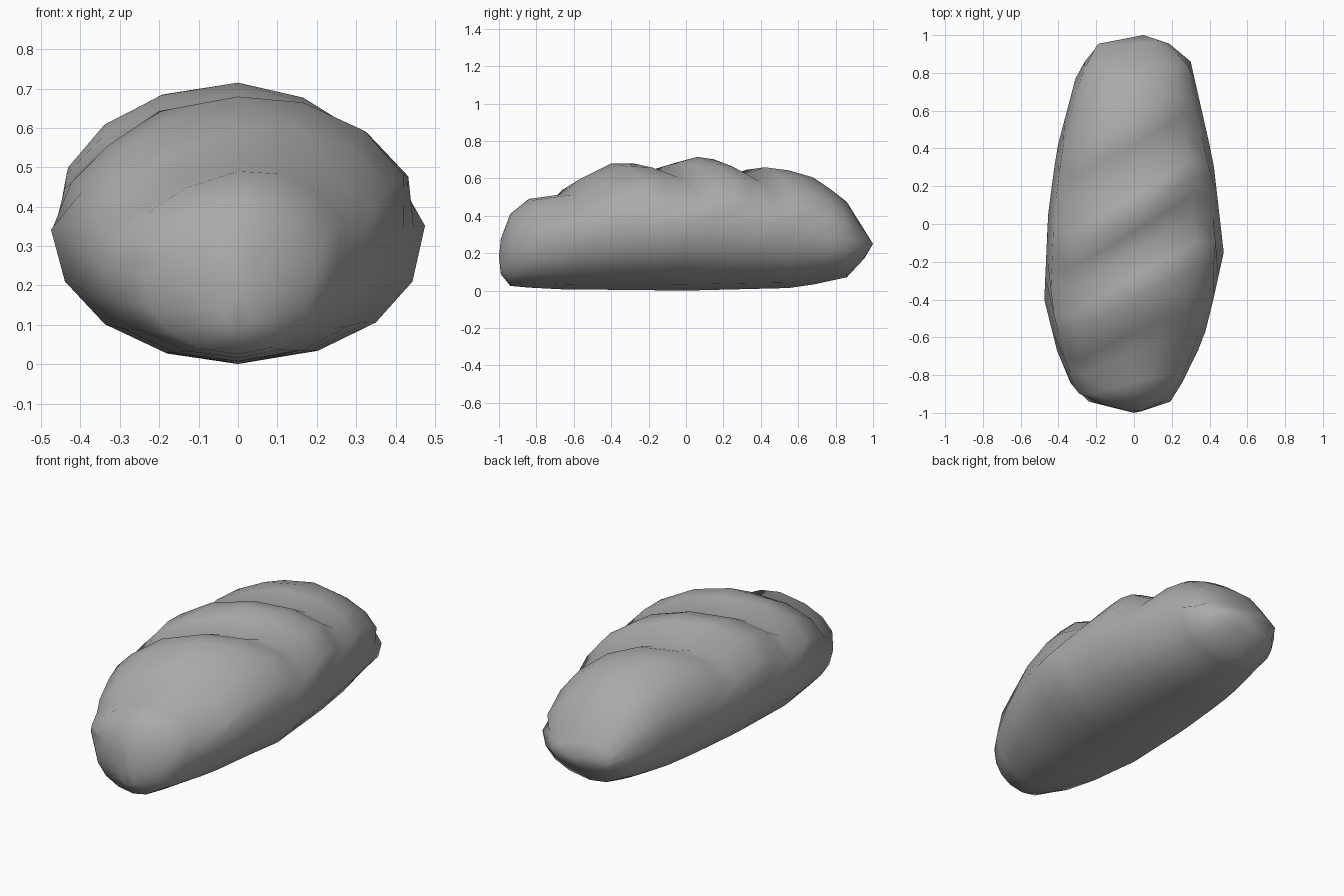
import bpy, bmesh, math

if "Cube" in bpy.data.objects:
    bpy.data.objects.remove(bpy.data.objects["Cube"])

# Outline profiles along the loaf (y, value), read as polylines
LEFT = [(-1, 0), (-0.94, -0.24), (-0.9, -0.31), (-0.7, -0.4), (-0.4, -0.475), (0.05, -0.455),
        (0.39, -0.41), (0.77, -0.31), (0.95, -0.21), (1, 0.05)]
RIGHT = [(-1, 0), (-0.96, 0.18), (-0.8, 0.28), (-0.6, 0.37), (-0.4, 0.42), (-0.15, 0.475),
         (0.33, 0.42), (0.86, 0.3), (0.96, 0.18), (1, 0.05)]
TOP = [(-1, 0.25), (-0.94, 0.41), (-0.84, 0.49), (-0.68, 0.575), (-0.43, 0.675), (-0.33, 0.69),
       (0.06, 0.715), (0.44, 0.675), (0.68, 0.605), (0.85, 0.49), (1, 0.25)]
BOTTOM = [(-1, 0.1), (-0.94, 0.025), (-0.75, 0.008), (0, 0), (0.6, 0.015), (0.9, 0.08), (1, 0.25)]
RINGS = [-0.99, -0.94, -0.84, -0.67, -0.57, -0.4, -0.28, -0.15, -0.04, 0.06,
         0.15, 0.30, 0.42, 0.55, 0.68, 0.77, 0.86, 0.955]
SLASHES = [(-0.67, 0.065), (-0.15, 0.075), (0.30, 0.07)]
SIDES = 16


def sample(profile, y):
    y = max(-1, min(1, y))
    for (a, va), (b, vb) in zip(profile, profile[1:]):
        if y <= b:
            return va + (vb - va) * (y - a) / (b - a)
    return profile[-1][1]


def loaf_point(s, angle):
    c, n = math.cos(angle), math.sin(angle)
    side = RIGHT if c > 0 else LEFT
    # slightly lopsided section: fuller on the upper left and lower right
    if n > 0:
        p = 1.02 if c > 0 else 0.9
    else:
        p = 0.88 if c > 0 else 0.98
    spread = math.copysign(abs(c) ** p, c)
    # slant the upper part of each ring so it follows the diagonal slashes
    y = s
    if n > 0:
        x0 = abs(sample(side, s)) * spread
        y += 0.6 * x0 * min(1, 2 * n) * (1 - abs(s) ** 3)
    x = abs(sample(side, y)) * spread
    top, bottom = sample(TOP, y), sample(BOTTOM, y)
    middle = bottom + (top - bottom) * 0.5
    if n > 0:
        z = middle + (top - middle) * n ** p
        for centre, depth in SLASHES:
            cut = max(0, 1 - abs(s - centre) / 0.16)
            z -= depth * cut * min(1, max(0, n - 0.15) / 0.4)
    else:
        z = middle - (middle - bottom) * abs(n) ** p
        z += 0.05 * max(0, x) * abs(n)
    return x, y, z


# Loaf body with slashed crust
bm = bmesh.new()
rings = [[bm.verts.new(loaf_point(s, 2 * math.pi * i / SIDES)) for i in range(SIDES)]
         for s in RINGS]
for a, b in zip(rings, rings[1:]):
    for i in range(SIDES):
        j = (i + 1) % SIDES
        bm.faces.new((a[i], a[j], b[j], b[i]))

# Rounded ends
for ring, tip in ((rings[0], (0, -1, 0.18)), (rings[-1], (0.05, 1, 0.25))):
    pole = bm.verts.new(tip)
    for i in range(SIDES):
        bm.faces.new((ring[i], ring[(i + 1) % SIDES], pole))
bmesh.ops.recalc_face_normals(bm, faces=bm.faces[:])
for f in bm.faces:
    f.smooth = True

mesh = bpy.data.meshes.new("bread_loaf")
bm.to_mesh(mesh)
bm.free()
loaf = bpy.data.objects.new("bread_loaf", mesh)
bpy.context.collection.objects.link(loaf)

# Darker grey crust
crust = bpy.data.materials.new("crust")
crust.diffuse_color = (0.4, 0.4, 0.4, 1)
crust.use_nodes = True
crust.node_tree.nodes["Principled BSDF"].inputs["Base Color"].default_value = crust.diffuse_color
mesh.materials.append(crust)
